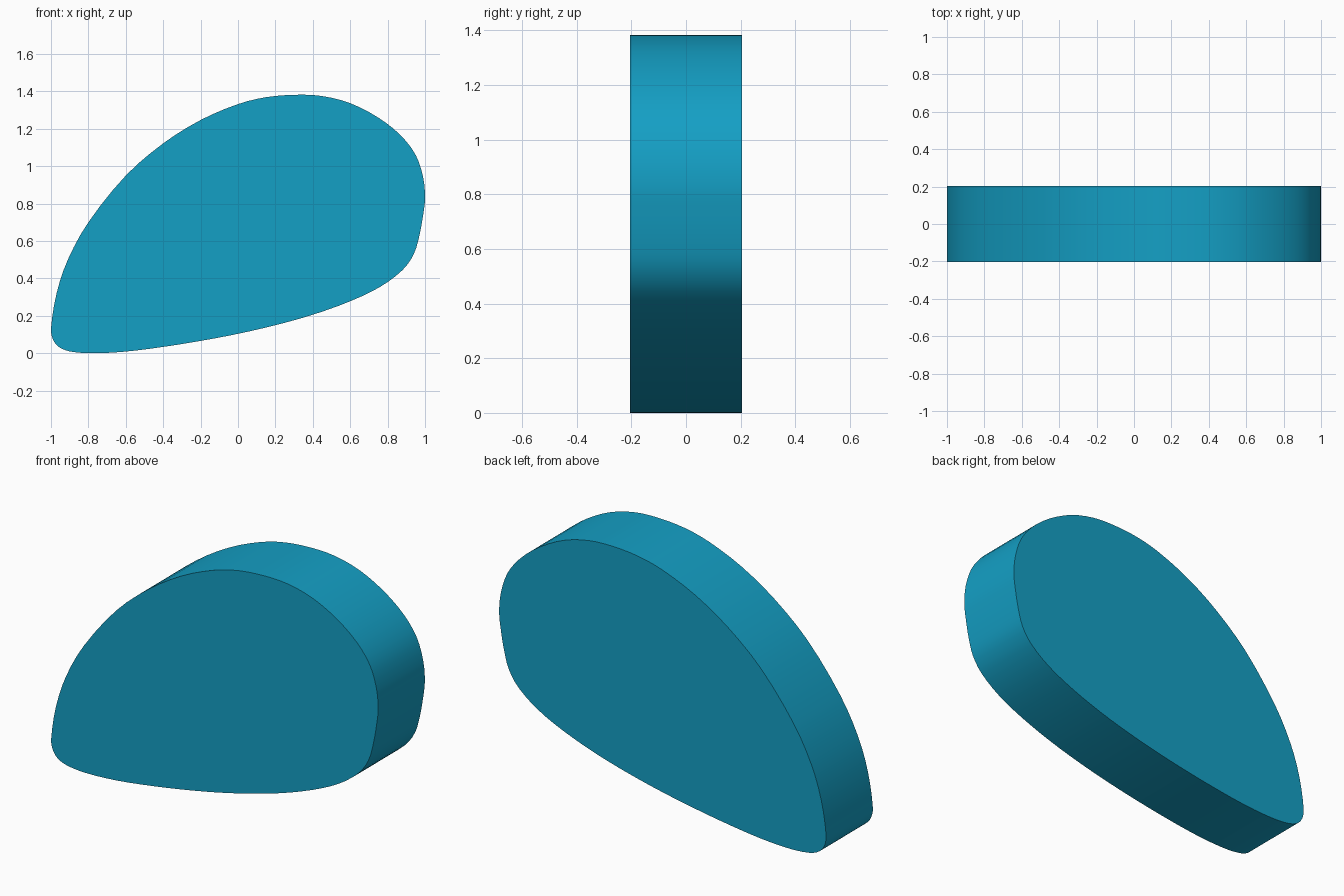
import bpy, bmesh, math
from mathutils import Vector

if "Cube" in bpy.data.objects:
    bpy.data.objects.remove(bpy.data.objects["Cube"])

HALF_DEPTH = 0.204
STEPS = 3

# Outline control points (x, z), counter-clockwise seen from the front
OUTLINE = [
    (-1.0, 0.13), (-0.99, 0.075), (-0.96, 0.035), (-0.9, 0.01), (-0.78, 0.0),
    (-0.6, 0.009), (-0.4, 0.034), (-0.2, 0.066), (0.0, 0.104), (0.2, 0.15),
    (0.4, 0.206), (0.6, 0.278), (0.76, 0.355), (0.88, 0.445), (0.94, 0.53),
    (0.97, 0.63), (0.99, 0.74), (1.0, 0.83), (0.99, 0.94), (0.95, 1.06),
    (0.87, 1.165), (0.75, 1.26), (0.6, 1.337), (0.45, 1.375), (0.31, 1.382),
    (0.15, 1.369), (0.0, 1.332), (-0.2, 1.247), (-0.4, 1.122), (-0.6, 0.95),
    (-0.8, 0.70), (-0.91, 0.50), (-0.97, 0.32),
]


def smooth_loop(points, steps):
    """Closed spline through the points, paced by the distance between them."""
    pts = [Vector(p) for p in points]
    n = len(pts)
    out = []
    for i in range(n):
        p0, p1, p2, p3 = (pts[(i + k) % n] for k in (-1, 0, 1, 2))
        d = (p2 - p1).length
        m1 = (p2 - p0) * d / ((p1 - p0).length + d)
        m2 = (p3 - p1) * d / ((p3 - p2).length + d)
        for s in range(steps):
            t = s / steps
            out.append(p1 * (2*t**3 - 3*t**2 + 1) + m1 * (t**3 - 2*t**2 + t)
                       + p2 * (3*t**2 - 2*t**3) + m2 * (t**3 - t**2))
    return out


# Rounded slab: front face extruded to the back
bm = bmesh.new()
front = bm.faces.new([bm.verts.new((p.x, -HALF_DEPTH, max(p.y, 0.0)))
                      for p in smooth_loop(OUTLINE, STEPS)])
ext = bmesh.ops.extrude_face_region(bm, geom=[front], use_keep_orig=True)
bmesh.ops.translate(bm, vec=(0, 2 * HALF_DEPTH, 0),
                    verts=[g for g in ext["geom"] if isinstance(g, bmesh.types.BMVert)])
bmesh.ops.recalc_face_normals(bm, faces=bm.faces)
mesh = bpy.data.meshes.new("rounded_slab")
bm.to_mesh(mesh)
bm.free()
slab = bpy.data.objects.new("rounded_slab", mesh)
bpy.context.collection.objects.link(slab)

# Blue finish
blue = bpy.data.materials.new("blue")
blue.diffuse_color = (0.007, 0.35, 0.56, 1)
blue.use_nodes = True
blue.node_tree.nodes["Principled BSDF"].inputs["Base Color"].default_value = blue.diffuse_color
mesh.materials.append(blue)

# Smooth rim, crisp front and back edges
bpy.context.view_layer.objects.active = slab
slab.select_set(True)
bpy.ops.object.shade_smooth_by_angle(angle=math.radians(40))
